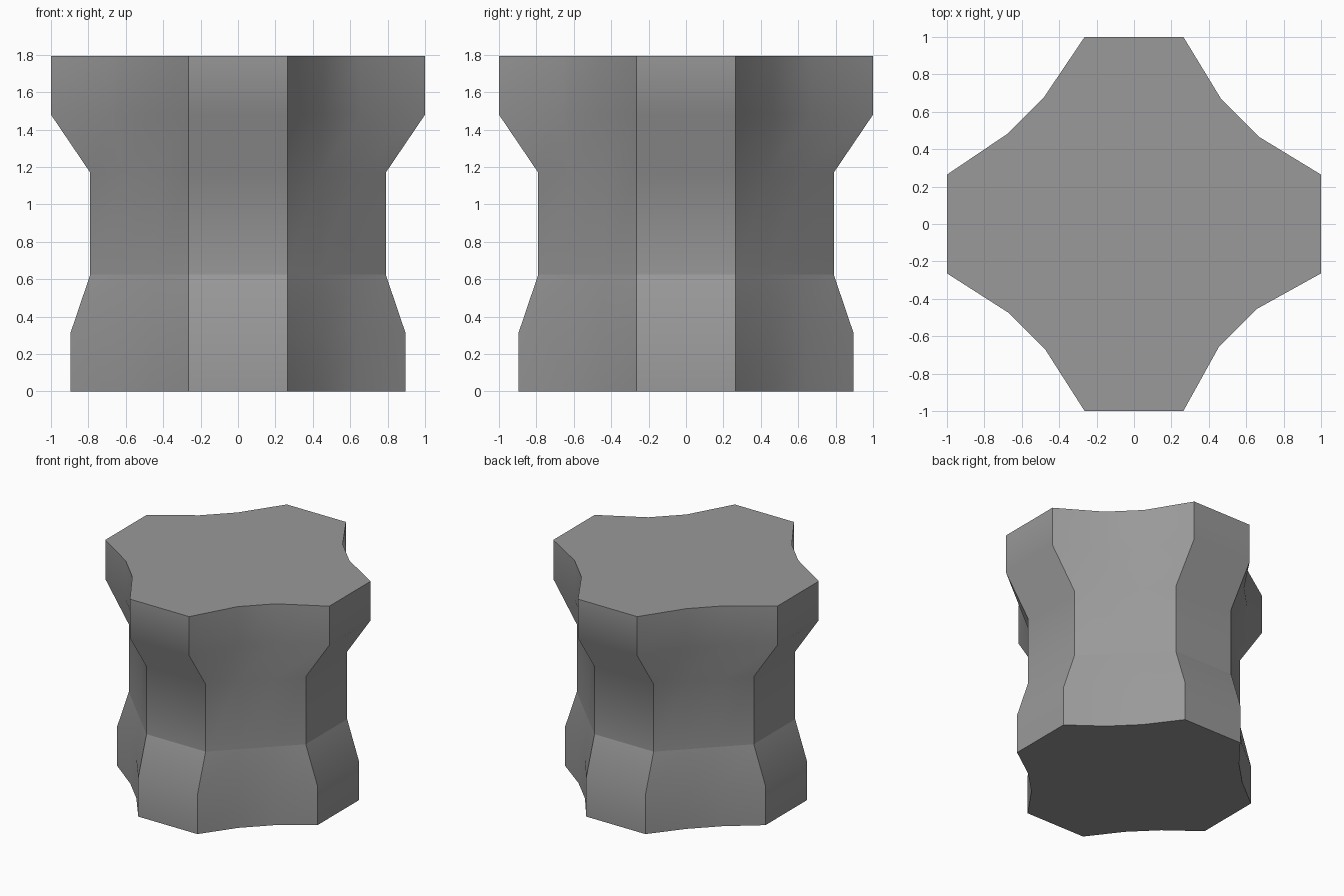
import bpy, bmesh, math

if "Cube" in bpy.data.objects:
    bpy.data.objects.remove(bpy.data.objects["Cube"])

# Vertical profile: (height, arm reach)
RINGS = [(0, .895), (.315, .895), (.625, .79), (1.17, .79), (1.48, 1.0), (1.795, 1.0)]
HALF = .264          # half width of each arm's flat end
WAIST = (.44, .615)  # points between the arms where the web is flat
# Full-reach web points (near, far) per quadrant, counter-clockwise from +x +y
WEB = [(.465, .67), (.48, .68), (.475, .67), (.455, .655)]


def section(reach):
    """Cross-shaped outline with a shallow hollow between neighbouring arms."""
    t = (reach - .79) / .21
    pts = []
    for q, web in enumerate(WEB):
        n, f = (w + (v - w) * t for w, v in zip(WAIST, web))
        c, s = round(math.cos(q * math.pi / 2)), round(math.sin(q * math.pi / 2))
        for x, y in ((reach, HALF), (f, n), (n, f), (HALF, reach)):
            pts.append((x * c - y * s, x * s + y * c))
    return pts


# Body: rings bridged into walls, capped top and bottom
bm = bmesh.new()
rings = [[bm.verts.new((x, y, z)) for x, y in section(r)] for z, r in RINGS]
for a, b in zip(rings, rings[1:]):
    for i in range(len(a)):
        j = (i + 1) % len(a)
        bm.faces.new((a[i], a[j], b[j], b[i])).smooth = True
bm.faces.new(rings[0][::-1])
bm.faces.new(rings[-1])
bm.normal_update()

# Crisp arm corners, caps and the crease between base and neck
for e in bm.edges:
    crease = all(abs(v.co.z - .625) < 1e-4 for v in e.verts)
    if crease or e.calc_face_angle(0) > math.radians(40):
        e.smooth = False

mesh = bpy.data.meshes.new("pedestal_body")
bm.to_mesh(mesh)
bm.free()
bpy.context.collection.objects.link(bpy.data.objects.new("pedestal_body", mesh))

# Dark grey finish
grey = bpy.data.materials.new("dark_grey")
grey.diffuse_color = (.32, .32, .32, 1)
grey.use_nodes = True
grey.node_tree.nodes["Principled BSDF"].inputs["Base Color"].default_value = grey.diffuse_color
mesh.materials.append(grey)
